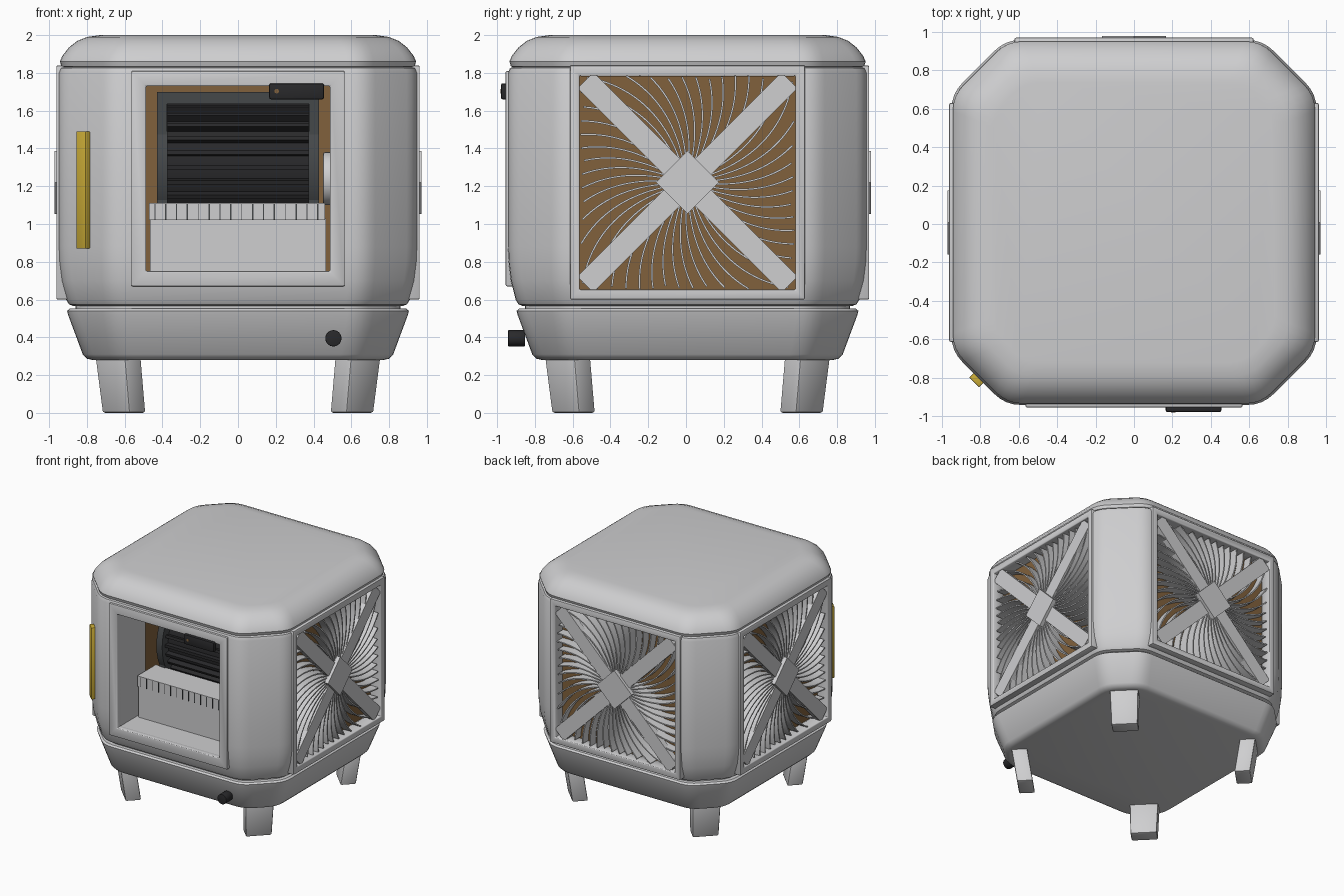
import bpy, bmesh, math
from mathutils import Vector, Matrix

if "Cube" in bpy.data.objects:
    bpy.data.objects.remove(bpy.data.objects["Cube"])

CY = 0.008      # shell centre in y
ZC = 1.22       # grille centre height


def mat(name, rgb):
    m = bpy.data.materials.new(name)
    m.diffuse_color = (*rgb, 1)
    m.use_nodes = True
    m.node_tree.nodes["Principled BSDF"].inputs["Base Color"].default_value = m.diffuse_color
    return m


SHELL = mat("shell_grey", (0.62, 0.62, 0.63))
PAD = mat("pad_brown", (0.22, 0.12, 0.045))
DARK = mat("blower_black", (0.022, 0.022, 0.024))
HOUSE = mat("housing_charcoal", (0.06, 0.065, 0.068))
GOLD = mat("strip_yellow", (0.62, 0.43, 0.04))


def finish(name, bm, m, smooth=True, bevel=0, xf=None):
    bmesh.ops.recalc_face_normals(bm, faces=bm.faces)
    me = bpy.data.meshes.new(name)
    bm.to_mesh(me)
    bm.free()
    if xf:
        me.transform(xf)
    ob = bpy.data.objects.new(name, me)
    bpy.context.collection.objects.link(ob)
    me.materials.append(m)
    bpy.context.view_layer.objects.active = ob
    for o in bpy.context.selected_objects:
        o.select_set(False)
    ob.select_set(True)
    if bevel:
        b = ob.modifiers.new("bevel", 'BEVEL')
        b.width, b.segments, b.limit_method = bevel, 2, 'ANGLE'
        bpy.ops.object.modifier_apply(modifier="bevel")
    if smooth:
        bpy.ops.object.shade_smooth_by_angle(angle=math.radians(35))
    return ob


def add_box(bm, x, y, z, rot=None):
    c = Vector(((x[0] + x[1]) / 2, (y[0] + y[1]) / 2, (z[0] + z[1]) / 2))
    M = Matrix.Translation(c) @ Matrix.Diagonal((x[1] - x[0], y[1] - y[0], z[1] - z[0], 1))
    bmesh.ops.create_cube(bm, size=1, matrix=(rot @ M) if rot else M)


def box(name, x, y, z, m, bevel=0, xf=None):
    bm = bmesh.new()
    add_box(bm, x, y, z)
    return finish(name, bm, m, bevel=bevel, xf=xf)


def cylinder(name, r, h, centre, axis, m, n=32, bevel=0):
    bm = bmesh.new()
    bmesh.ops.create_cone(bm, cap_ends=True, segments=n, radius1=r, radius2=r, depth=h)
    xf = Matrix.Translation(centre) @ Matrix.Rotation(math.pi / 2, 4, axis)
    return finish(name, bm, m, bevel=bevel, xf=xf)


def octagon(half, flat, fillet):
    """Octagon outline with rounded corners."""
    p = []
    for k in range(4):
        R = Matrix.Rotation(k * math.pi / 2, 2)
        p += [R @ Vector((half, -flat)), R @ Vector((half, flat))]
    out = []
    for i, b in enumerate(p):
        a = b + (p[i - 1] - b).normalized() * fillet
        c = b + (p[(i + 1) % 8] - b).normalized() * fillet
        for t in (0, 0.25, 0.5, 0.75, 1):
            out.append(a * (1 - t) ** 2 + b * 2 * t * (1 - t) + c * t * t)
    return out


def shell(name, profile, half, flat, m, fillet=0.08):
    """Loft octagon rings through (half width, z) pairs."""
    bm = bmesh.new()
    rings = []
    for h, z in profile:
        o = octagon(h, flat - 0.414 * (half - h), fillet)
        rings.append([bm.verts.new((p.x, p.y + CY, z)) for p in o])
    for a, b in zip(rings, rings[1:]):
        for i in range(len(a)):
            j = (i + 1) % len(a)
            bm.faces.new((a[i], a[j], b[j], b[i]))
    bm.faces.new(rings[0])
    bm.faces.new(rings[-1])
    return finish(name, bm, m)


# Lid, cabinet, neck and water tank
shell("lid", [(0.91, 1.825), (0.935, 1.835), (0.943, 1.86), (0.93, 1.89), (0.895, 1.935),
              (0.85, 1.97), (0.80, 1.99), (0.73, 2.0)], 0.943, 0.66, SHELL)
body = shell("cabinet", [(0.87, 0.565), (0.895, 0.575), (0.91, 0.60), (0.935, 0.70), (0.947, 0.80),
                         (0.95, 0.88), (0.95, 1.80), (0.94, 1.825), (0.92, 1.832)], 0.95, 0.67, SHELL)
shell("neck", [(0.86, 0.53), (0.86, 0.60)], 0.95, 0.67, SHELL)
shell("water_tank", [(0.77, 0.28), (0.80, 0.287), (0.822, 0.31), (0.90, 0.52), (0.905, 0.54), (0.89, 0.552)],
      0.905, 0.66, SHELL)

# Hollow the cabinet: side to side, centre to back, and the front duct
for x, y, z in (((-1.2, 1.2), (-0.575, 0.575), (0.65, 1.785)),
                ((-0.575, 0.575), (-0.3, 1.2), (0.65, 1.785)),
                ((-0.487, 0.487), (-1.2, 0.0), (0.75, 1.73))):
    cut = box("cutter", x, (y[0] + CY, y[1] + CY), z, SHELL)
    bpy.context.view_layer.objects.active = body
    mod = body.modifiers.new("cut", 'BOOLEAN')
    mod.object, mod.operation, mod.solver = cut, 'DIFFERENCE', 'EXACT'
    bpy.ops.object.modifier_apply(modifier="cut")
    bpy.data.objects.remove(cut)
bpy.ops.object.select_all(action='DESELECT')
body.select_set(True)
bpy.ops.object.shade_smooth_by_angle(angle=math.radians(35))


def frame(name, ox, oz, ix, iz, y, xf=None):
    """Rectangular ring facing -y."""
    bm = bmesh.new()
    rect = lambda x, z, yy: [bm.verts.new(p) for p in
                             ((-x, yy, z[0]), (x, yy, z[0]), (x, yy, z[1]), (-x, yy, z[1]))]
    loops = [rect(ox, oz, y[0]), rect(ix, iz, y[0]), rect(ix, iz, y[1]), rect(ox, oz, y[1])]
    for k in range(4):
        a, b = loops[k], loops[(k + 1) % 4]
        for i in range(4):
            bm.faces.new((a[i], a[(i + 1) % 4], b[(i + 1) % 4], b[i]))
    return finish(name, bm, SHELL, bevel=0.008, xf=xf)


def fins(bm):
    """Spiral vanes that sweep outward to the square frame."""
    n = 48
    for k in range(n):
        t0 = 2 * math.pi * (k + 0.5) / n
        pts, r = [], 0.11
        while r < 0.85:
            a = t0 + 0.8 * (r - 0.1) ** 1.5
            p = Vector((r * math.cos(a), r * math.sin(a)))
            if max(abs(p.x), abs(p.y)) > 0.57:
                break
            pts.append(p)
            r += 0.03
        prev = None
        for i, p in enumerate(pts):
            d = (pts[min(i + 1, len(pts) - 1)] - pts[max(i - 1, 0)]).normalized() * 0.005
            s = Vector((-d.y, d.x))
            q = [bm.verts.new((v.x, -w, v.y + ZC)) for v, w in
                 ((p + s, 0.865), (p + s, 0.94), (p - s, 0.94), (p - s, 0.865))]
            if prev:
                for j in range(4):
                    bm.faces.new((prev[j], prev[(j + 1) % 4], q[(j + 1) % 4], q[j]))
            else:
                bm.faces.new(q)
            prev = q
        bm.faces.new(prev)


# Grilles with pads on the right, back and left
for side, ang in (("right", 90), ("back", 180), ("left", 270)):
    xf = Matrix.Translation((0, CY, 0)) @ Matrix.Rotation(math.radians(ang), 4, 'Z')
    frame(side + "_grille_frame", 0.622, (0.60, 1.84), 0.572, (0.652, 1.785), (-0.962, -0.86), xf)
    bm = bmesh.new()
    fins(bm)
    finish(side + "_grille_fins", bm, SHELL, xf=xf)
    bm = bmesh.new()
    for s in (45, -45):
        R = Matrix.Translation((0, 0, ZC)) @ Matrix.Rotation(math.radians(s), 4, 'Y')
        add_box(bm, (-0.765, 0.765), (-0.948, -0.90), (-0.06, 0.06), R)
    R = Matrix.Translation((0, 0, ZC)) @ Matrix.Rotation(math.radians(45), 4, 'Y')
    add_box(bm, (-0.118, 0.118), (-0.972, -0.87), (-0.118, 0.118), R)
    finish(side + "_grille_cross", bm, SHELL, xf=xf)
    box(side + "_cooling_pad", (-0.573, 0.573), (-0.86, -0.81), (0.652, 1.783), PAD, xf=xf)

# Front outlet surround
frame("outlet_frame", 0.565, (0.67, 1.81), 0.487, (0.75, 1.73), (-0.955, -0.90))

# Lower outlet panel with a slotted top band
box("outlet_panel", (-0.465, 0.465), (-0.695, -0.48), (0.752, 1.03), SHELL)
box("outlet_band", (-0.47, 0.46), (-0.703, -0.45), (1.02, 1.11), SHELL)
bm = bmesh.new()
for i in range(16):
    x = -0.44 + i * 0.0575
    w = 0.004 if i % 2 else 0.002
    add_box(bm, (x - w, x + w), (-0.706, -0.70), (1.022, 1.105))
finish("band_slots", bm, HOUSE, smooth=False)

# Blower: slatted drum between two round cheeks, with a top bar
BY, BZ = -0.10, 1.30
cylinder("blower_drum", 0.32, 0.76, (0, BY, BZ), 'Y', DARK)
bm = bmesh.new()
for i in range(28):
    R = Matrix.Translation((0, BY, BZ)) @ Matrix.Rotation(2 * math.pi * i / 28, 4, 'X')
    add_box(bm, (-0.375, 0.375), (-0.36, -0.31), (-0.012, 0.012), R)
finish("blower_slats", bm, DARK, smooth=False)
for s in (-1, 1):
    cylinder("blower_cheek", 0.40, 0.055, (s * 0.402, BY, BZ), 'Y', HOUSE, 40)
    a, b = sorted((s * 0.375, s * 0.43))
    box("blower_side_post", (a, b), (-0.46, -0.2), (1.0, 1.70), HOUSE)
box("blower_top_bar", (-0.43, 0.43), (-0.46, -0.05), (1.635, 1.70), HOUSE)
cylinder("motor", 0.14, 0.10, (0.50, -0.35, 1.24), 'Y', SHELL, bevel=0.01)

# Latch with its pin, control knob and yellow corner strip
box("latch", (0.165, 0.455), (-0.98, -0.945), (1.66, 1.745), DARK, bevel=0.01)
cylinder("latch_pin", 0.012, 0.004, (0.205, -0.979, 1.703), 'X', PAD, 12)
cylinder("control_knob", 0.043, 0.09, (0.505, -0.897, 0.395), 'X', DARK, bevel=0.004)
xf = Matrix.Translation((-0.815, -0.815 + CY, 0)) @ Matrix.Rotation(math.radians(-45), 4, 'Z')
box("corner_strip", (-0.036, 0.036), (-0.025, 0.02), (0.87, 1.49), GOLD, bevel=0.005, xf=xf)

# Legs, angled on the four corners and leaning inward toward the floor
for k in range(4):
    bm = bmesh.new()
    add_box(bm, (-0.103, 0.103), (-0.062, 0.062), (0, 0.33))
    for v in bm.verts:
        v.co.y -= 0.853 + (0.05 if v.co.z > 0.1 else 0)
        if v.co.z > 0.1:
            v.co.x *= 1.1
    xf = Matrix.Translation((0, CY, 0)) @ Matrix.Rotation(math.radians(45 + 90 * k), 4, 'Z')
    finish("leg", bm, SHELL, bevel=0.012, xf=xf)
